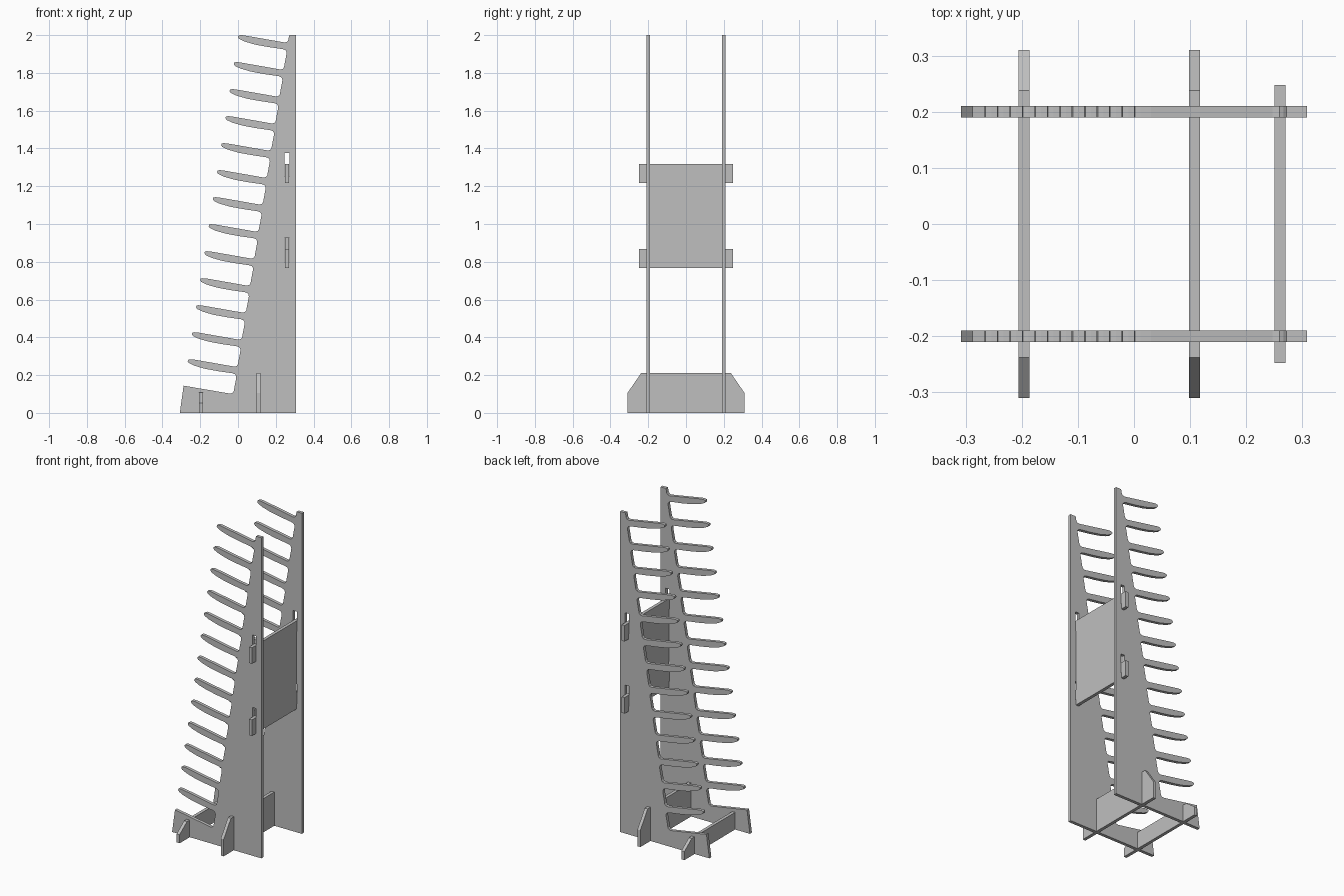
import bpy
import bmesh
from math import radians
from mathutils import Matrix, Vector

cube = bpy.data.objects.get("Cube")
if cube:
    bpy.data.objects.remove(cube, do_unlink=True)

grey = bpy.data.materials.new("plain grey board")
grey.use_nodes = True
COLOUR = (0.52, 0.52, 0.52, 1)
grey.diffuse_color = COLOUR
grey.node_tree.nodes["Principled BSDF"].inputs["Base Color"].default_value = COLOUR

THICK = 0.02
FACE_XZ = Matrix.Rotation(radians(90), 4, "X")
FACE_YZ = Matrix(((0, 0, 1, 0), (1, 0, 0, 0), (0, 1, 0, 0), (0, 0, 0, 1)))


def board(name, loops, facing, location):
    """Flat board cut from an outline (first loop) with holes (other loops)."""
    curve = bpy.data.curves.new(name + "_outline", "CURVE")
    curve.dimensions = "2D"
    curve.fill_mode = "BOTH"
    curve.extrude = THICK / 2
    for loop in loops:
        spline = curve.splines.new("POLY")
        spline.points.add(len(loop) - 1)
        for point, (u, v) in zip(spline.points, loop):
            point.co = (u, v, 0, 1)
        spline.use_cyclic_u = True
    source = bpy.data.objects.new(name + "_source", curve)
    bpy.context.collection.objects.link(source)
    graph = bpy.context.evaluated_depsgraph_get()
    mesh = bpy.data.meshes.new_from_object(source.evaluated_get(graph))
    bpy.data.objects.remove(source, do_unlink=True)
    bpy.data.curves.remove(curve)
    # Weld the caps to the rim and place the board
    bm = bmesh.new()
    bm.from_mesh(mesh)
    bmesh.ops.remove_doubles(bm, verts=bm.verts, dist=0.0001)
    bm.transform(Matrix.Translation(Vector(location)) @ facing)
    bmesh.ops.recalc_face_normals(bm, faces=bm.faces)
    for face in bm.faces:
        face.smooth = False
    bm.to_mesh(mesh)
    bm.free()
    mesh.name = name
    mesh.materials.clear()
    mesh.materials.append(grey)
    obj = bpy.data.objects.new(name, mesh)
    bpy.context.collection.objects.link(obj)
    return obj


def mirrored(half):
    """Close a right-hand half outline with its mirror image."""
    return half + [(-u, v) for u, v in reversed(half)]


# Toothed side boards: one tooth repeated down the sloping edge
TEETH = 13
STEP = Vector((-0.0222, -0.143))
root = [(0.268, 1.985), (0.266, 1.973), (0.259, 1.964), (0.247, 1.961)]
tooth = [(0.03, 1.999), (0.012, 2.0), (0.002, 1.997), (0.0, 1.989),
         (0.006, 1.98), (0.035, 1.966), (0.09, 1.95), (0.16, 1.937),
         (0.236, 1.926), (0.25, 1.921), (0.256, 1.913), (0.257, 1.902)]
outline = [(0.308, 0), (0.308, 2), (0.272, 2)]
for i in range(TEETH):
    outline += [tuple(Vector(p) + STEP * i) for p in root + tooth]
outline += [tuple(Vector(p) + STEP * TEETH) for p in root]
outline += [(-0.288, 0.144), (-0.308, 0)]


def slot(bottom):
    return [(0.246, bottom), (0.273, bottom),
            (0.273, bottom + 0.125), (0.246, bottom + 0.125)]


for name, y in (("front_toothed_side", -0.2), ("back_toothed_side", 0.2)):
    board(name, [outline, slot(1.252), slot(0.8)], FACE_XZ, (0, y, 0))


# Rear panel with hooked tabs that drop into the slots
def tab(bottom):
    return [(0.19, bottom), (0.19, bottom + 0.035), (0.21, bottom + 0.035),
            (0.21, bottom), (0.248, bottom), (0.248, bottom + 0.1),
            (0.19, bottom + 0.1)]


panel = mirrored(tab(0.768) + tab(1.218))
board("rear_panel", [panel], FACE_YZ, (0.26, 0, 0))

# Chamfered cross feet
for name, x, height in (("short_cross_foot", -0.196, 0.107),
                        ("tall_cross_foot", 0.108, 0.21)):
    foot = mirrored([(0.31, 0), (0.31, height / 2), (0.238, height)])
    board(name, [foot], FACE_YZ, (x, 0, 0))
